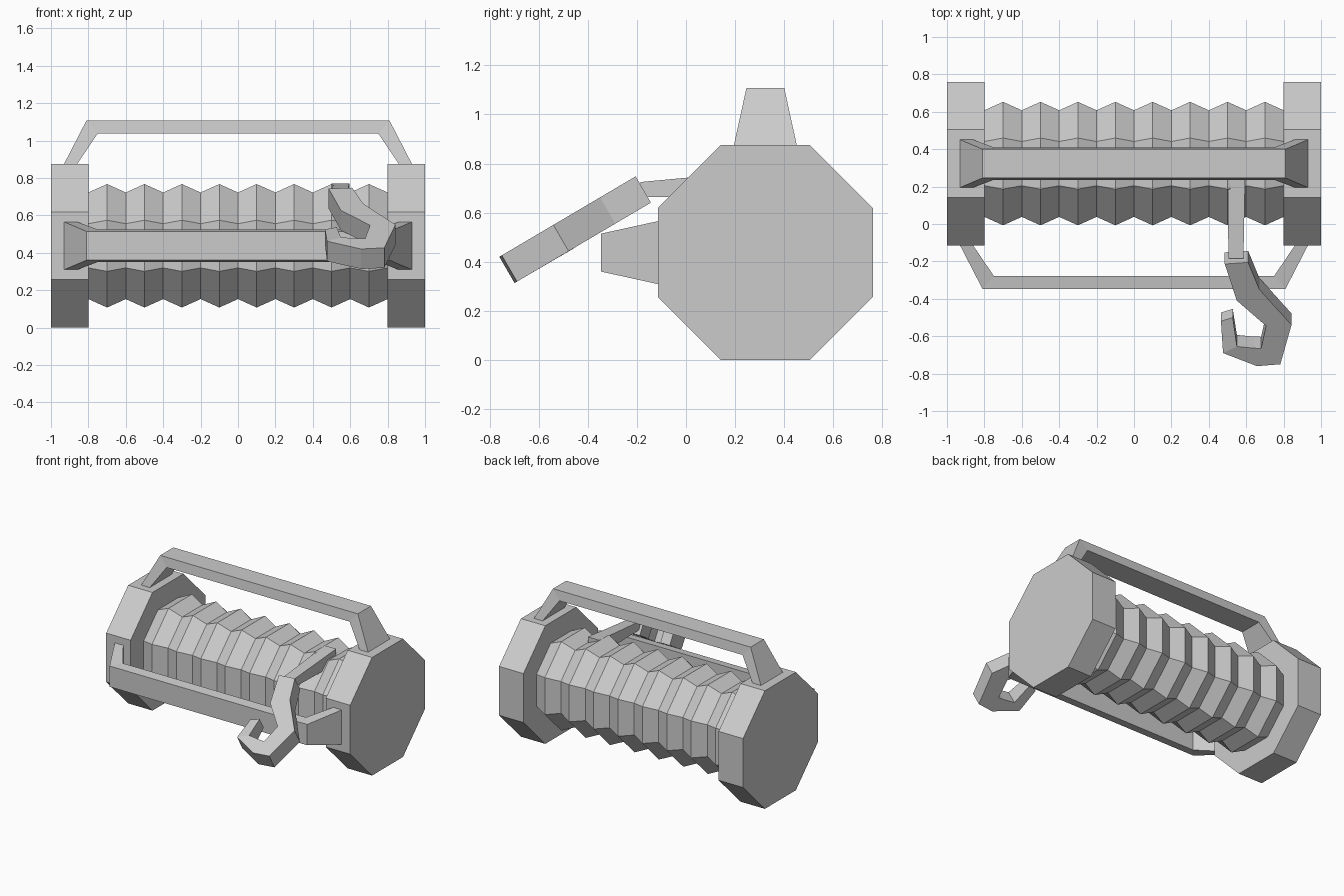
import bpy, bmesh, math
from mathutils import Vector, Matrix

cube = bpy.data.objects.get("Cube")
if cube:
    bpy.data.objects.remove(cube, do_unlink=True)

grey = bpy.data.materials.new("plain grey")
grey.use_nodes = True
colour = (0.6, 0.6, 0.6, 1)
grey.diffuse_color = colour
grey.node_tree.nodes["Principled BSDF"].inputs["Base Color"].default_value = colour

AXIS = Vector((0, 0.323, 0.4375))   # centre line of the drum
APOTHEM = 0.4375


def loft(name, rings):
    """Skin a row of equal-sized rings and cap both ends."""
    bm = bmesh.new()
    rows = [[bm.verts.new(p) for p in ring] for ring in rings]
    for a, b in zip(rows, rows[1:]):
        for i in range(len(a)):
            j = (i + 1) % len(a)
            bm.faces.new((a[i], a[j], b[j], b[i]))
    bm.faces.new(rows[0])
    bm.faces.new(rows[-1])
    bmesh.ops.recalc_face_normals(bm, faces=bm.faces)
    mesh = bpy.data.meshes.new(name)
    bm.to_mesh(mesh)
    bm.free()
    mesh.materials.append(grey)
    obj = bpy.data.objects.new(name, mesh)
    bpy.context.collection.objects.link(obj)
    return obj


def octagon(x, apothem):
    r = apothem / math.cos(math.pi / 8)
    angles = [math.pi / 8 + k * math.pi / 4 for k in range(8)]
    return [AXIS + Vector((x, r * math.cos(a), r * math.sin(a))) for a in angles]


# End flanges
for side, s in (("right", -1), ("left", 1)):
    loft(side + "_flange", [octagon(s * x, APOTHEM) for x in (0.8, 1)])

# Coiled drum with alternating ridges and valleys
loft("coiled_drum", [octagon(-0.8 + 0.1 * i, 0.33 if i % 2 else 0.285)
                     for i in range(17)])


# Guard bars: the same bracket on the top and turned to the front
def bracket_ring(s, outer, inner):
    (xo, wo, ho), (xi, wi, hi) = outer, inner
    return [Vector((s * xo, -wo, ho)), Vector((s * xo, wo, ho)),
            Vector((s * xi, wi, hi)), Vector((s * xi, -wi, hi))]


foot = ((0.93, 0.128, APOTHEM), (0.86, 0.128, APOTHEM))
corner = ((0.81, 0.077, 0.67), (0.75, 0.087, 0.6))
rings = [bracket_ring(-1, *foot), bracket_ring(-1, *corner),
         bracket_ring(1, *corner), bracket_ring(1, *foot)]
for name, angle in (("top_guard", 0), ("front_guard", math.pi / 2)):
    place = Matrix.Translation(AXIS) @ Matrix.Rotation(angle, 4, "X")
    loft(name, [[place @ p for p in ring] for ring in rings])

# Rope leaving the top of the drum
loft("rope", [[(x0, y, top), (x1, y, top), (x1, y, low), (x0, y, low)]
              for x0, x1, y, top, low in ((0.505, 0.585, -0.185, 0.725, 0.665),
                                          (0.5, 0.595, 0.3, 0.77, 0.66))])

# Hook: outer and inner edge pairs on a sloping plane
outer = [(0.61, -0.205), (0.67, -0.35), (0.842, -0.54),
         (0.782, -0.75), (0.658, -0.76), (0.476, -0.69)]
inner = [(0.485, -0.214), (0.55, -0.41), (0.706, -0.545),
         (0.68, -0.665), (0.64, -0.664), (0.55, -0.655)]
THICK = Vector((0, 0.062, -0.107))


def on_slope(p):
    return Vector((p[0], p[1], 0.745 + 0.59 * (p[1] + 0.21)))


hook = []
for a, b in zip(outer, inner):
    a, b = on_slope(a), on_slope(b)
    hook.append([a, b, b + THICK, a + THICK])
# Thinner tip
a, b = Vector((0.465, -0.52, 0.525)), Vector((0.528, -0.5, 0.537))
hook.append([a, b, b + THICK * 0.75, a + THICK * 0.75])
loft("hook", hook)
